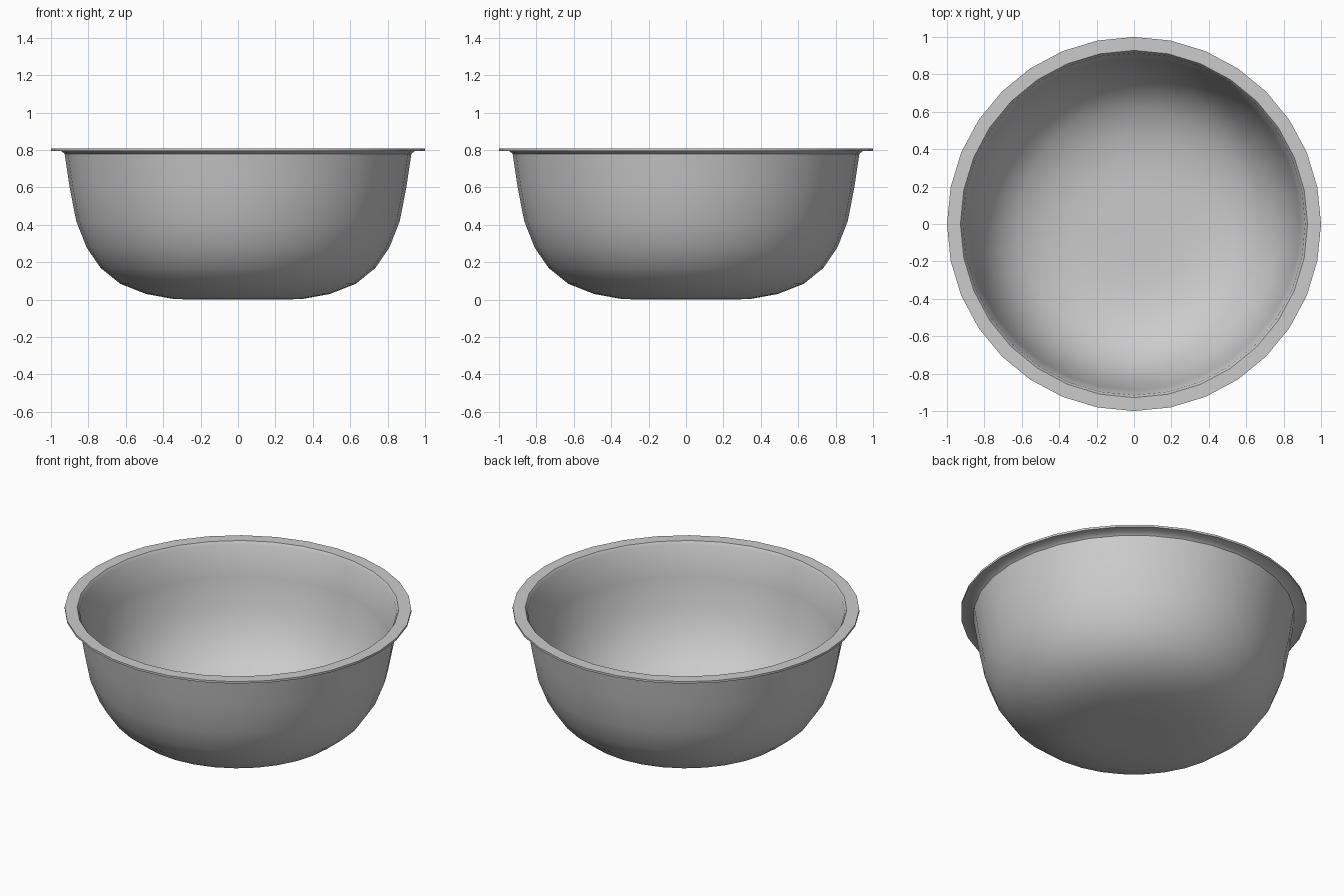
import bpy, bmesh, math

if "Cube" in bpy.data.objects:
    bpy.data.objects.remove(bpy.data.objects["Cube"])

SIDES = 32

# Outer wall from base centre up, out over the rim, back down the inner wall
profile = [
    (0, 0), (0.18, 0), (0.34, 0.003), (0.49, 0.03), (0.63, 0.085), (0.735, 0.17),
    (0.81, 0.28), (0.865, 0.42), (0.90, 0.60), (0.927, 0.78), (0.945, 0.794),
    (1.0, 0.796), (1.0, 0.809),
    (0.928, 0.809), (0.915, 0.79), (0.887, 0.60), (0.852, 0.425), (0.798, 0.288),
    (0.725, 0.181), (0.623, 0.098), (0.486, 0.044), (0.34, 0.017), (0.18, 0.014), (0, 0.014),
]


def lathe(name, points, sides):
    bm = bmesh.new()
    rings = []
    for r, z in points:
        if r == 0:
            rings.append([bm.verts.new((0, 0, z))] * sides)
        else:
            rings.append([bm.verts.new((r * math.cos(2 * math.pi * i / sides),
                                        r * math.sin(2 * math.pi * i / sides), z))
                          for i in range(sides)])
    for a, b in zip(rings, rings[1:]):
        for i in range(sides):
            j = (i + 1) % sides
            corners = list(dict.fromkeys((a[i], a[j], b[j], b[i])))
            bm.faces.new(corners)
    bmesh.ops.recalc_face_normals(bm, faces=bm.faces)
    mesh = bpy.data.meshes.new(name)
    bm.to_mesh(mesh)
    bm.free()
    obj = bpy.data.objects.new(name, mesh)
    bpy.context.collection.objects.link(obj)
    return obj


# Bowl with flat rim
bowl = lathe("bowl", profile, SIDES)
bpy.context.view_layer.objects.active = bowl
bowl.select_set(True)
bpy.ops.object.shade_smooth_by_angle(angle=math.radians(40))
